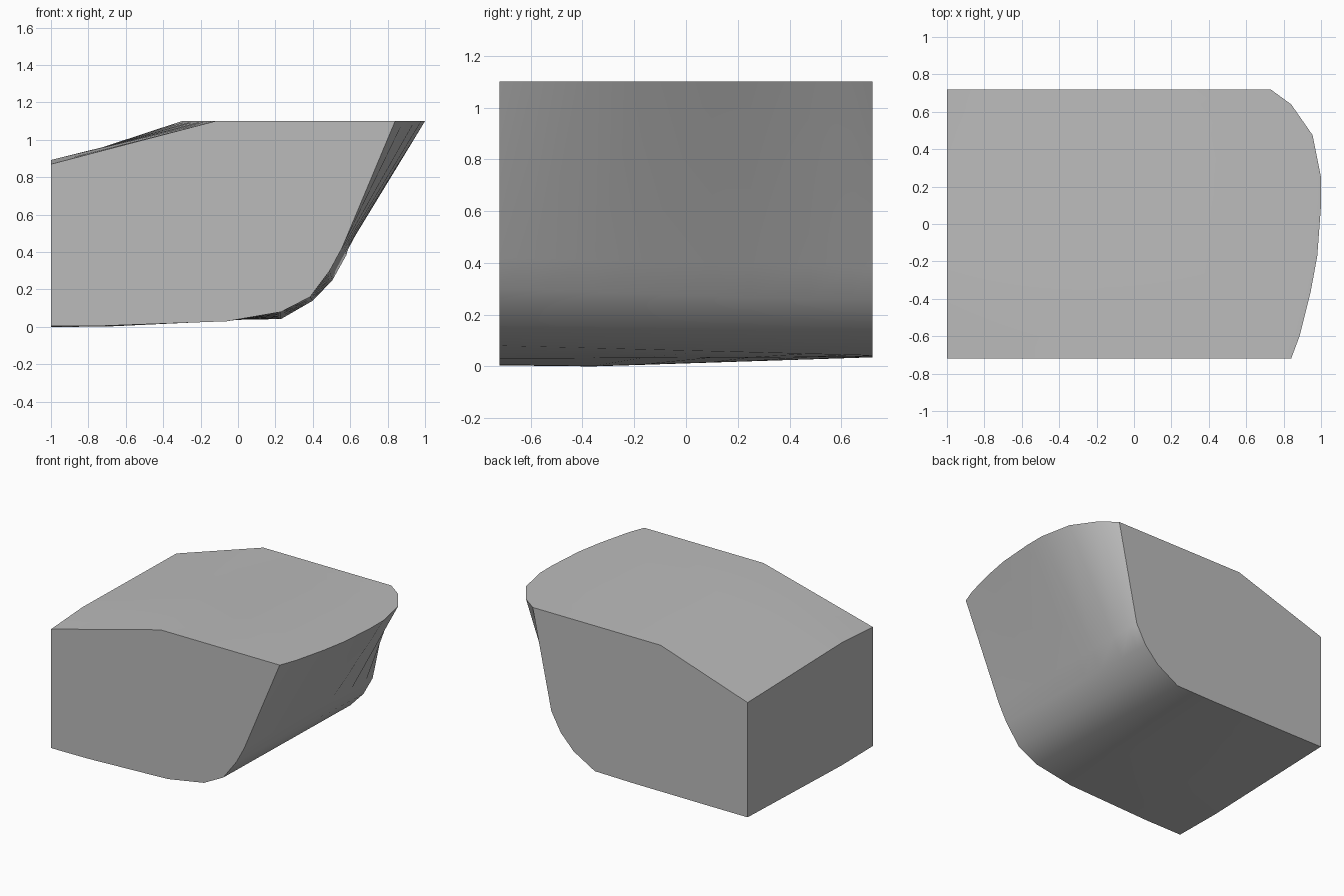
import bpy
import bmesh

cube = bpy.data.objects.get("Cube")
if cube:
    bpy.data.objects.remove(cube, do_unlink=True)

# Plain grey material
grey = bpy.data.materials.new("light_grey")
grey.use_nodes = True
colour = (0.5, 0.5, 0.5, 1.0)
grey.diffuse_color = colour
grey.node_tree.nodes["Principled BSDF"].inputs["Base Color"].default_value = colour

# Bowed rim in plan (y, x), from front to back
RIM = [(-0.72, 0.84), (-0.6, 0.885), (-0.36, 0.945), (-0.17, 0.98), (0.1, 1.0),
       (0.25, 1.0), (0.475, 0.955), (0.64, 0.84), (0.72, 0.73)]
# Underside profiles (x, z) at the front and the back, from left edge up the curve
FRONT = [(-1, 0.004), (-0.71, 0.006), (-0.06, 0.03), (0.23, 0.08),
         (0.385, 0.16), (0.49, 0.3), (0.555, 0.42)]
BACK = [(-1, 0.035), (-0.71, 0.035), (-0.06, 0.037), (0.23, 0.042),
        (0.4, 0.14), (0.505, 0.25), (0.58, 0.385)]
TOP = 1.1


def mix(a, b, t):
    return a + (b - a) * t


def section(y, rim_x):
    """Closed outline at one depth: underside, rim, crease, sloped edge."""
    t = (y + 0.72) / 1.44
    crown = max(0, 1 - abs(y + 0.36) / (0.36 if y < -0.36 else 1.08))
    pts = [(mix(a, c, t), mix(b, d, t)) for (a, b), (c, d) in zip(FRONT, BACK)]
    for i in (0, 1):
        pts[i] = (pts[i][0], max(0, pts[i][1] - 0.012 * crown))
    pts += [(rim_x, TOP), (mix(-0.12, -0.3, t), TOP), (-1, 0.87 + 0.022 * crown)]
    return [(x, y, z) for x, z in pts]


# Loft the sections into one solid block
bm = bmesh.new()
rings = [[bm.verts.new(p) for p in section(y, x)] for y, x in RIM]
count = len(rings[0])
side = {}
for a, b in zip(rings, rings[1:]):
    for i in range(count):
        j = (i + 1) % count
        face = bm.faces.new((a[i], a[j], b[j], b[i]))
        side[face] = ("shell" if i < count - 3 else
                      "top" if i < count - 1 else "end")
for name, ring in (("front", rings[0]), ("back", rings[-1])):
    side[bm.faces.new(ring)] = name

# Smooth within each side, sharp where two sides meet
for face in bm.faces:
    face.smooth = True
for edge in bm.edges:
    edge.smooth = len({side[f] for f in edge.link_faces}) == 1
bmesh.ops.recalc_face_normals(bm, faces=bm.faces)

mesh = bpy.data.meshes.new("curved_block")
bm.to_mesh(mesh)
bm.free()
mesh.materials.append(grey)
block = bpy.data.objects.new("curved_block", mesh)
bpy.context.collection.objects.link(block)
